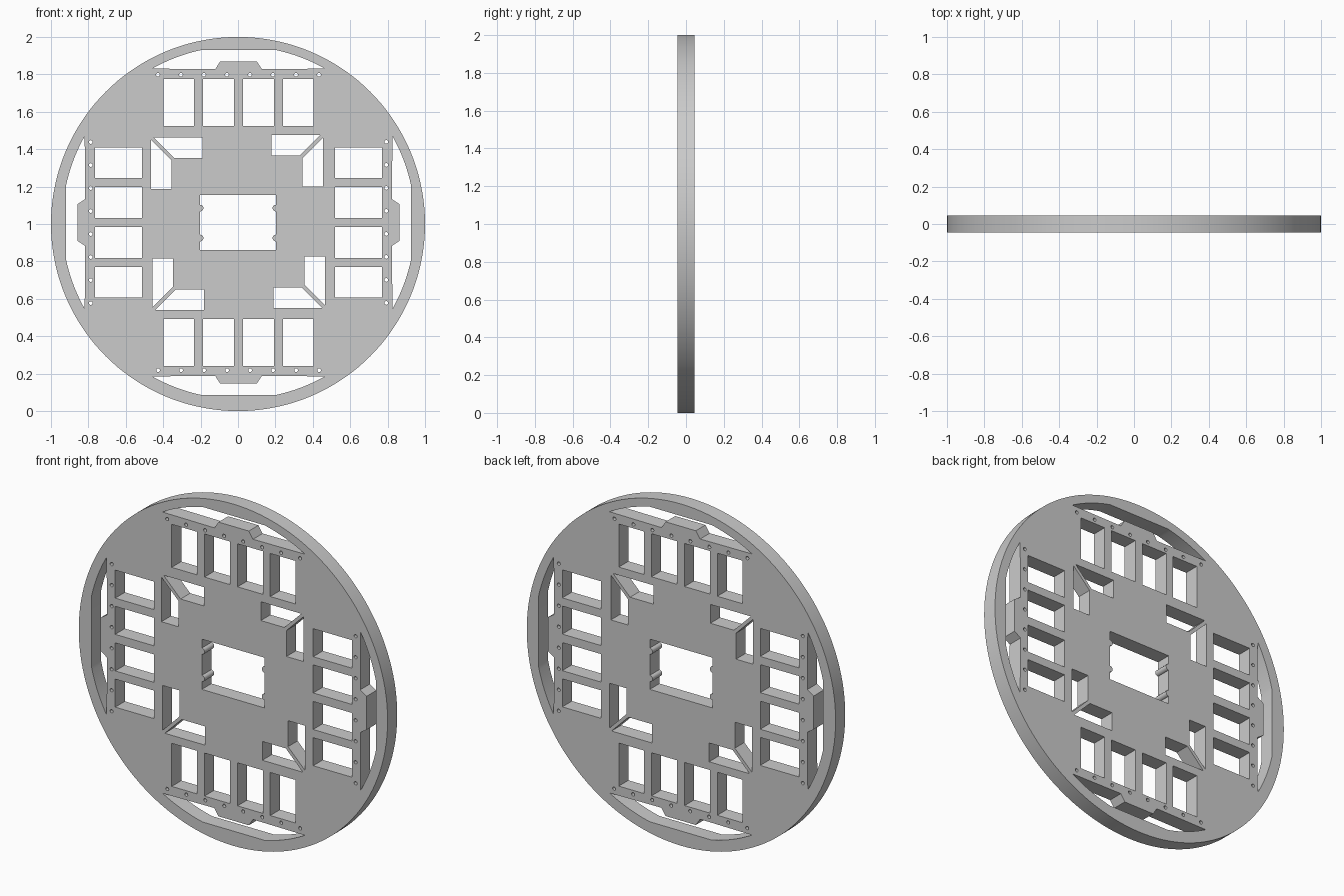
import bpy, bmesh
from math import sin, cos, pi, atan2, hypot
from mathutils import Matrix

if "Cube" in bpy.data.objects:
    bpy.data.objects.remove(bpy.data.objects["Cube"])

CX, CZ = 0.003, 1.008          # centre of the cut-out pattern
HALF = 0.0445                  # half thickness of the plate

curve = bpy.data.curves.new("round_plate", 'CURVE')
curve.dimensions = '2D'
curve.fill_mode = 'BOTH'
curve.extrude = HALF


def outline(pts):
    s = curve.splines.new('POLY')
    s.points.add(len(pts) - 1)
    for p, (x, z) in zip(s.points, pts):
        p.co = (x, z, 0, 1)
    s.use_cyclic_u = True


def arc(cx, cz, r, a0, a1, n):
    return [(cx + r * cos(a0 + (a1 - a0) * i / n),
             cz + r * sin(a0 + (a1 - a0) * i / n)) for i in range(n + 1)]


def circle(cx, cz, r, n):
    outline(arc(cx, cz, r, 0, 2 * pi, n)[:-1])


def turned(pts, k):
    # quarter turns about the pattern centre
    for _ in range(k):
        pts = [(-z, x) for x, z in pts]
    return [(x + CX, z + CZ) for x, z in pts]


# outer rim
circle(0, 1, 1, 144)

# the same group of cut-outs on each of the four sides
a_in, a_out = atan2(0.922, 0.2), atan2(0.82, 0.46)
r = hypot(0.2, 0.922)
right_arc = arc(0, 0, r, a_out, a_in, 12)
left_arc = [(-x, z) for x, z in reversed(right_arc)]
tab = [(-0.125, 0.82), (-0.098, 0.861), (0.098, 0.861), (0.125, 0.82)]
for k in range(4):
    # curved slot with tab
    outline(turned(right_arc + left_arc + tab, k))
    # four windows
    for c in (-0.319, -0.107, 0.107, 0.319):
        a, b = c - 0.082, c + 0.082
        outline(turned([(a, 0.515), (b, 0.515), (b, 0.767), (a, 0.767)], k))
    # row of screw holes
    for i in range(8):
        (x, z), = turned([(-0.431 + 0.123 * i, 0.79)], k)
        circle(x, z, 0.01, 16)

# corner slots: two legs parted by a diagonal rib
L, W, G = 0.276, 0.11, 0.014
leg = [(G, 0), (L, 0), (L, W), (W + G, W)]
for x, z, sx, sz in ((-0.465, 1.463, 1, -1), (0.455, 1.476, -1, -1),
                     (-0.457, 0.54, 1, 1), (0.465, 0.551, -1, 1)):
    outline([(x + sx * u, z + sz * v) for u, v in leg])
    outline([(x + sx * v, z + sz * u) for u, v in leg])

# central opening with two round pegs on each side wall
pegs = [p for z in (0.925, 1.085) for p in arc(0.203, z, 0.018, -pi / 2, -3 * pi / 2, 10)]
right = [(0.203, 0.861)] + pegs + [(0.203, 1.155)]
outline(right + [(-x, z) for x, z in reversed(right)])

# turn the filled outline into an upright solid
tmp = bpy.data.objects.new("plate_outline", curve)
bpy.context.collection.objects.link(tmp)
bpy.context.view_layer.update()
mesh = bpy.data.meshes.new_from_object(tmp.evaluated_get(bpy.context.evaluated_depsgraph_get()))
bpy.data.objects.remove(tmp)
mesh.transform(Matrix.Rotation(pi / 2, 4, 'X'))
bm = bmesh.new()
bm.from_mesh(mesh)
bmesh.ops.remove_doubles(bm, verts=bm.verts, dist=0.0002)
bmesh.ops.recalc_face_normals(bm, faces=bm.faces)
bm.to_mesh(mesh)
bm.free()
plate = bpy.data.objects.new("round_plate", mesh)
bpy.context.collection.objects.link(plate)
bpy.context.view_layer.objects.active = plate
plate.select_set(True)
bpy.ops.object.shade_smooth_by_angle()
